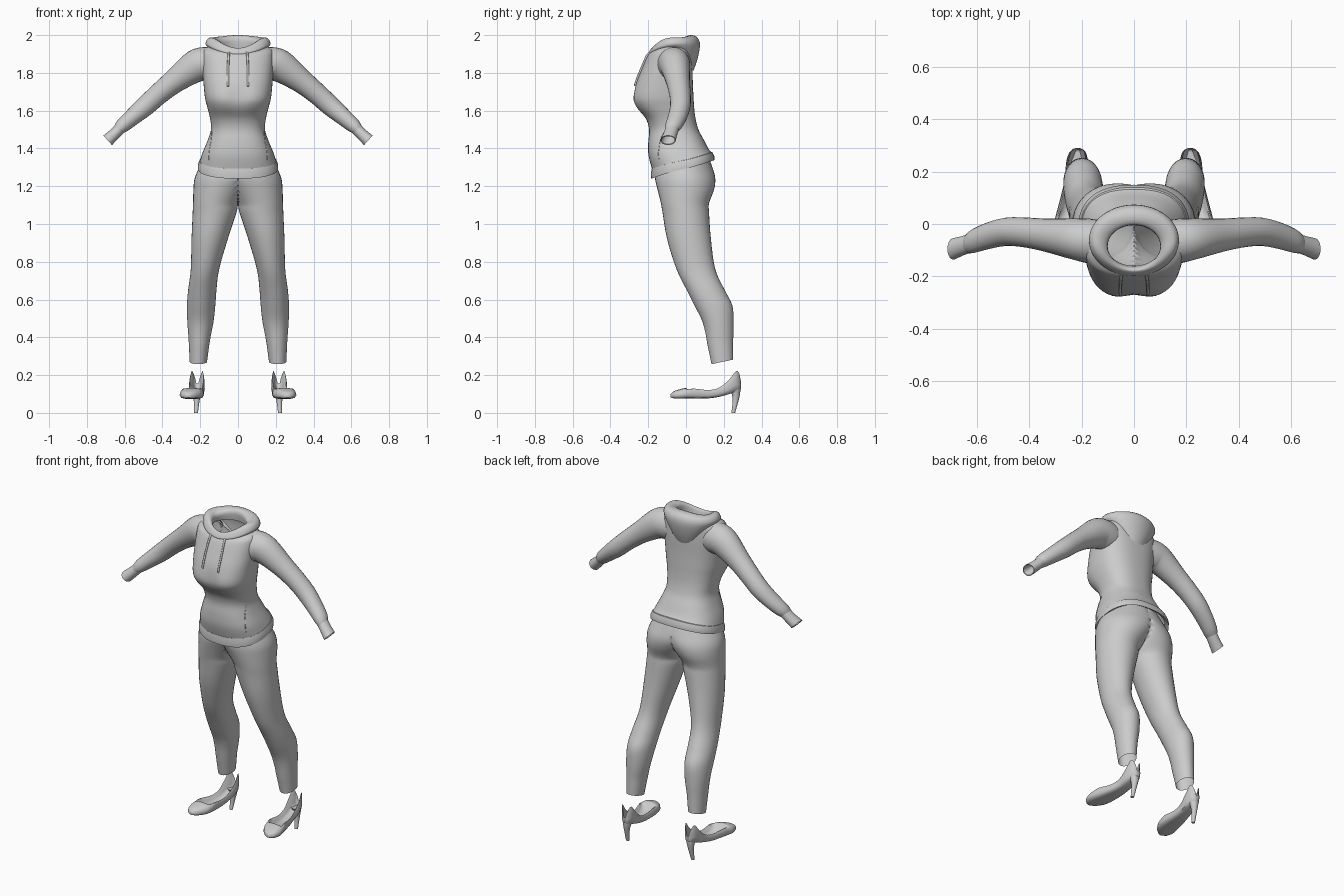
import bpy, bmesh, math
from mathutils import Vector
from mathutils.bvhtree import BVHTree

if "Cube" in bpy.data.objects:
    bpy.data.objects.remove(bpy.data.objects["Cube"])

grey = bpy.data.materials.new("cloth_grey")
grey.diffuse_color = (0.6, 0.6, 0.6, 1)
grey.use_nodes = True
grey.node_tree.nodes["Principled BSDF"].inputs["Base Color"].default_value = grey.diffuse_color


def refine(st, k=4):
    """Catmull-Rom interpolation of a list of station tuples."""
    out = []
    for i in range(len(st) - 1):
        a, b, c, d = st[max(i - 1, 0)], st[i], st[i + 1], st[min(i + 2, len(st) - 1)]
        for j in range(k):
            t = j / k
            out.append(tuple(0.5 * (2 * q + (r - p) * t + (2 * p - 5 * q + 4 * r - s) * t * t
                                    + (3 * q - p - 3 * r + s) * t ** 3)
                             for p, q, r, s in zip(a, b, c, d)))
    return out + [tuple(st[-1])]


def power(v, e):
    return math.copysign(abs(v) ** e, v)


def loft(name, rings, cap_start=False, cap_end=False, mirror=False, weld_mid=False):
    """Skin closed rings of points, optionally mirrored across x = 0."""
    bm = bmesh.new()
    rows = [[bm.verts.new(p) for p in r] for r in rings]
    n = len(rows[0])
    for a, b in zip(rows, rows[1:]):
        for i in range(n):
            bm.faces.new((a[i], a[(i + 1) % n], b[(i + 1) % n], b[i]))
    if cap_start:
        bm.faces.new(rows[0])
    if cap_end:
        bm.faces.new(rows[-1])
    if weld_mid:
        inner = [f for f in bm.faces if all(v.co.x < 1e-5 for v in f.verts)]
        bmesh.ops.delete(bm, geom=inner, context='FACES')
    bmesh.ops.remove_doubles(bm, verts=bm.verts, dist=1e-5)
    bmesh.ops.recalc_face_normals(bm, faces=bm.faces)
    me = bpy.data.meshes.new(name)
    bm.to_mesh(me)
    bm.free()
    me.shade_smooth()
    me.set_sharp_from_angle(angle=math.radians(50))
    me.materials.append(grey)
    ob = bpy.data.objects.new(name, me)
    bpy.context.collection.objects.link(ob)
    if mirror:
        ob.modifiers.new("mirror", 'MIRROR')
    return ob


def body_ring(rx, yf, yb, zf, zs, zb, p=2.0, tail=1.5, n=48):
    """Ring around the body; height varies from front to side to back."""
    pts = []
    for i in range(n):
        a = 2 * math.pi * i / n
        c, s = power(math.cos(a), 2 / p), power(math.sin(a), 2 / p)
        z = zs + ((zb if s > 0 else zf) - zs) * abs(s) ** tail
        pts.append(Vector((rx * c, (yf + yb) / 2 + (yb - yf) / 2 * s, z)))
    return pts


# Hoodie torso: half width, front y, back y, front z, side z, back z
torso_st = [
    (.203, -.178, .138, 1.285, 1.33, 1.375), (.187, -.198, .118, 1.36, 1.38, 1.40),
    (.162, -.200, .092, 1.43, 1.44, 1.45), (.143, -.195, .066, 1.50, 1.50, 1.50),
    (.148, -.215, .050, 1.56, 1.56, 1.56), (.163, -.268, .043, 1.62, 1.62, 1.62),
    (.175, -.286, .040, 1.67, 1.67, 1.67), (.183, -.265, .036, 1.75, 1.75, 1.75),
    (.188, -.236, .035, 1.82, 1.82, 1.82), (.190, -.210, .032, 1.88, 1.88, 1.88),
    (.182, -.193, .025, 1.905, 1.922, 1.92), (.135, -.172, .010, 1.918, 1.95, 1.95)]
rings = [body_ring(*s, p=2.5) for s in refine(torso_st)]
for ring in rings:
    for v in ring:  # soft hollow between the two sides of the chest
        if v.y < -.1:
            v.y += .016 * math.exp(-(v.x / .05) ** 2 - ((v.z - 1.67) / .06) ** 2)
torso = loft("hoodie_torso", rings)

# Waistband of the hoodie, slightly flared, with a turned-in edge
band_st = [(.190, -.165, .130, 1.25, 1.30, 1.35), (.212, -.184, .150, 1.24, 1.29, 1.338),
           (.213, -.186, .150, 1.265, 1.312, 1.358), (.204, -.182, .140, 1.293, 1.335, 1.38),
           (.195, -.172, .130, 1.295, 1.337, 1.382)]
loft("hoodie_waistband", [body_ring(*s, p=2.4, tail=1.2) for s in band_st])

# Hood folded down into a collar with a tail at the back
hood_st = [(.150, -.192, .038, 1.893, 1.93, 1.81), (.165, -.199, .060, 1.90, 1.942, 1.87),
           (.172, -.197, .074, 1.91, 1.958, 1.945), (.158, -.187, .062, 1.925, 1.983, 1.985),
           (.130, -.178, .030, 1.932, 1.985, 2.0), (.102, -.168, -.003, 1.926, 1.965, 1.987),
           (.104, -.160, .0, 1.90, 1.925, 1.93)]
loft("hood", [body_ring(*s, tail=2.2) for s in refine(hood_st, 3)])


# Sleeves: x, y, z of the centre line, radius across, radius in y
def sleeve_rings(st, n=24):
    out = []
    for i, (x, y, z, r, ry) in enumerate(st):
        a, b = st[max(i - 1, 0)], st[min(i + 1, len(st) - 1)]
        t = Vector((b[0] - a[0], 0, b[2] - a[2]))
        if t.length < 1e-6 or t.x < 0:
            t = Vector((.7, 0, -.7))
        t.normalize()
        nrm = Vector((-t.z, 0, t.x))
        out.append([Vector((x, y, z)) + nrm * r * math.cos(u) + Vector((0, ry * math.sin(u), 0))
                    for u in (2 * math.pi * k / n for k in range(n))])
    return out


sleeve_st = [(.11, -.068, 1.842, .090, .080), (.165, -.066, 1.846, .091, .086),
             (.225, -.058, 1.835, .086, .080), (.335, -.043, 1.757, .064, .064),
             (.42, -.032, 1.688, .056, .057), (.49, -.030, 1.625, .053, .054),
             (.56, -.046, 1.565, .045, .051), (.61, -.064, 1.522, .039, .046),
             (.632, -.074, 1.500, .030, .038)]
loft("sleeves", sleeve_rings(refine(sleeve_st)), mirror=True)
cuff_st = [(.622, -.072, 1.508, .030, .036), (.655, -.083, 1.475, .031, .037),
           (.69, -.095, 1.443, .034, .041), (.689, -.095, 1.444, .029, .036),
           (.650, -.082, 1.480, .025, .031)]
loft("cuffs", sleeve_rings(cuff_st), mirror=True)

# Trousers: height, centre x, half width, front y, back y (half, mirrored)
leg_st = [(1.37, .0, .165, -.165, .112), (1.30, .015, .190, -.166, .140),
          (1.24, .055, .175, -.164, .155), (1.18, .090, .146, -.150, .148),
          (1.11, .117, .121, -.133, .122), (1.06, .124, .116, -.124, .122),
          (.92, .150, .096, -.100, .132), (.76, .175, .075, -.050, .155),
          (.65, .189, .075, .004, .205), (.57, .195, .075, .044, .245),
          (.48, .199, .069, .088, .252), (.38, .205, .056, .112, .250),
          (.27, .210, .046, .135, .250)]
rings = []
for z, cx, rx, yf, yb in refine(leg_st):
    ring = []
    for k in range(36):
        u = 2 * math.pi * k / 36
        tilt = .012 * math.sin(u) if z < .4 else 0
        ring.append((max(0.0, cx + rx * math.cos(u)),
                     (yf + yb) / 2 + (yb - yf) / 2 * math.sin(u), z + tilt))
    rings.append(ring)
loft("trousers", rings, mirror=True, weld_mid=True)

# Pumps: y, centre x, half width, sole z, rim z, openness of the top
shoe_st = [(-.083, .262, .010, .082, .098, 0), (-.065, .260, .036, .077, .114, 0),
           (-.03, .252, .056, .075, .126, 0), (.0, .246, .061, .075, .133, .0),
           (.04, .239, .058, .075, .132, .75), (.12, .229, .047, .077, .121, 1),
           (.18, .222, .041, .086, .136, 1), (.23, .218, .042, .100, .178, 1),
           (.265, .216, .035, .113, .222, 1), (.282, .215, .024, .118, .208, 1),
           (.290, .215, .010, .125, .175, .5)]
half = [(.0, 0, 0), (.5, 0, 0), (.85, .08, .08), (1, .35, .35), (.95, .62, .85),
        (.86, .76, 1), (.78, .84, .95), (.62, .93, .2), (.3, .98, 0), (0, 1, 0)]
rings = []
for y, cx, hw, zb, zt, o in refine(shoe_st, 3):
    o, h = min(1, max(0, o)), zt - zb
    pts = []
    for i, (u, dome, cup) in enumerate(half):
        low = zb + cup * h + (.012 if i > 6 else 0)   # footbed inside the shell
        pts.append((u * hw, (zb + dome * h) * (1 - o) + low * o))
    ring = [(cx + u, y, z) for u, z in pts] + [(cx - u, y, z) for u, z in pts[-2:0:-1]]
    rings.append(ring)
loft("pumps", rings, cap_start=True, cap_end=True, mirror=True)

# Slim heels: height, centre x, centre y, radius
heel_st = [(.128, .216, .258, .030), (.10, .217, .264, .022), (.06, .219, .262, .015),
           (.0, .222, .250, .010)]
loft("shoe_heels", [[(x + r * math.cos(u), y + r * math.sin(u), z)
                     for u in (2 * math.pi * k / 16 for k in range(16))]
                    for z, x, y, r in refine(heel_st, 3)], True, True, mirror=True)

# Cords laid on the front of the hoodie
bm = bmesh.new()
bm.from_mesh(torso.data)
tree = BVHTree.FromBMesh(bm)
bm.free()


def cord(name, pts, radius, lift):
    cu = bpy.data.curves.new(name, 'CURVE')
    cu.dimensions, cu.bevel_depth, cu.bevel_resolution = '3D', radius, 2
    cu.use_fill_caps = True
    path = []
    for x, z in refine(pts, 5):
        hit = tree.ray_cast(Vector((x, -1, z)), Vector((0, 1, 0)))[0]
        if hit:
            path.append((x, hit.y - lift, z, 1))
    sp = cu.splines.new('POLY')
    sp.points.add(len(path) - 1)
    for p, co in zip(sp.points, path):
        p.co = co
    cu.materials.append(grey)
    bpy.context.collection.objects.link(bpy.data.objects.new(name, cu))


for side, s in (("right", -1), ("left", 1)):
    cord("drawstring_" + side, [(s * .048, 1.908), (s * .052, 1.85), (s * .053, 1.79),
                                (s * .053, 1.73)], .006, .004)
    cord("pocket_seam_" + side, [(s * .138, 1.49), (s * .143, 1.44), (s * .152, 1.39),
                                 (s * .156, 1.34)], .002, .0)
